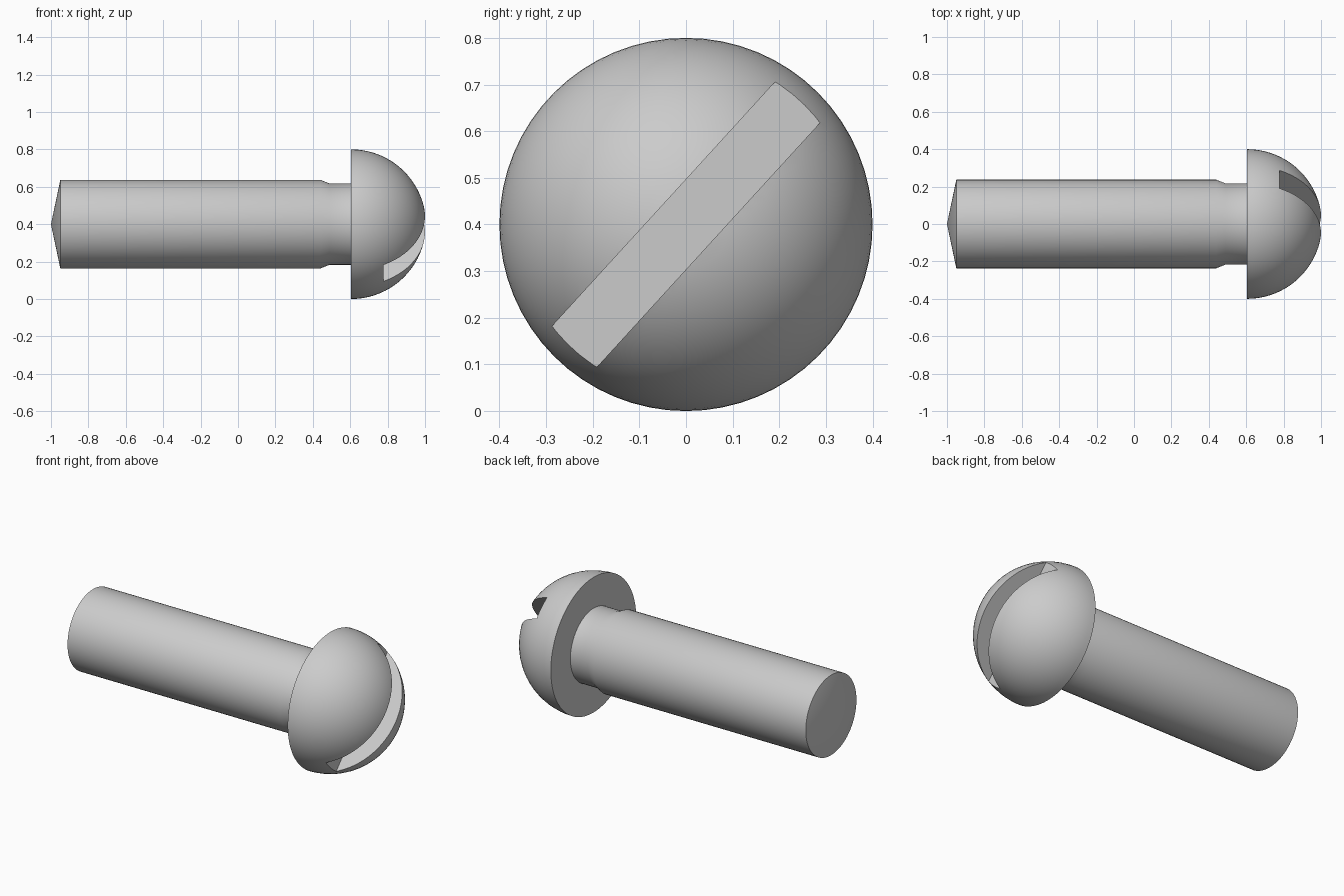
import bpy
import bmesh
from math import sin, cos, pi, radians
from mathutils import Matrix, Vector

default = bpy.data.objects.get("Cube")
if default:
    bpy.data.objects.remove(default, do_unlink=True)

AXIS_Z = 0.4          # height of the screw axis
HEAD_X, HEAD_R = 0.605, 0.4
SIDES = 64
RINGS = 20

# Steel material
steel = bpy.data.materials.new("grey steel")
steel.use_nodes = True
grey = (0.6, 0.6, 0.6, 1)
steel.diffuse_color = grey
steel.node_tree.nodes["Principled BSDF"].inputs["Base Color"].default_value = grey


def add_object(name, bm):
    mesh = bpy.data.meshes.new(name)
    bmesh.ops.recalc_face_normals(bm, faces=bm.faces)
    bm.to_mesh(mesh)
    bm.free()
    mesh.materials.append(steel)
    obj = bpy.data.objects.new(name, mesh)
    bpy.context.collection.objects.link(obj)
    return obj


def lathe(name, profile):
    """Spin (x, radius) points around the horizontal axis."""
    bm = bmesh.new()
    verts = [bm.verts.new((x, 0, r)) for x, r in profile]
    edges = [bm.edges.new(pair) for pair in zip(verts, verts[1:])]
    bmesh.ops.spin(bm, geom=verts + edges, cent=(0, 0, 0), axis=(1, 0, 0),
                   angle=2 * pi, steps=SIDES, use_duplicate=False)
    bmesh.ops.remove_doubles(bm, verts=bm.verts, dist=0.0001)
    bmesh.ops.translate(bm, verts=bm.verts, vec=(0, 0, AXIS_Z))
    return add_object(name, bm)


# Pointed shank, narrowed neck and domed head in one profile
shank = [(-1, 0), (-0.95, 0.237), (0.44, 0.237), (0.49, 0.217), (HEAD_X, 0.217)]
dome = [(HEAD_X + HEAD_R * sin(a), HEAD_R * cos(a))
        for a in (i * pi / 2 / RINGS for i in range(RINGS))]
screw = lathe("slotted_screw", shank + dome + [(HEAD_X + HEAD_R, 0)])

# Diagonal driver slot across the head
bm = bmesh.new()
bmesh.ops.create_cube(bm, size=1)
floor_x, depth = 0.777, 0.5
bmesh.ops.scale(bm, verts=bm.verts, vec=Vector((depth, 1.2, 0.13)))
bmesh.ops.rotate(bm, verts=bm.verts, matrix=Matrix.Rotation(radians(47.6), 3, 'X'))
bmesh.ops.translate(bm, verts=bm.verts, vec=(floor_x + depth / 2, 0, AXIS_Z))
cutter = add_object("slot_cutter", bm)
cutter.hide_render = True

cut = screw.modifiers.new("driver slot", 'BOOLEAN')
cut.operation = 'DIFFERENCE'
cut.solver = 'EXACT'
cut.object = cutter

bpy.ops.object.select_all(action='DESELECT')
screw.select_set(True)
bpy.context.view_layer.objects.active = screw
bpy.ops.object.modifier_apply(modifier=cut.name)
bpy.data.objects.remove(cutter, do_unlink=True)

# Smooth curves with crisp rims
bpy.ops.object.shade_smooth_by_angle(angle=radians(30))
